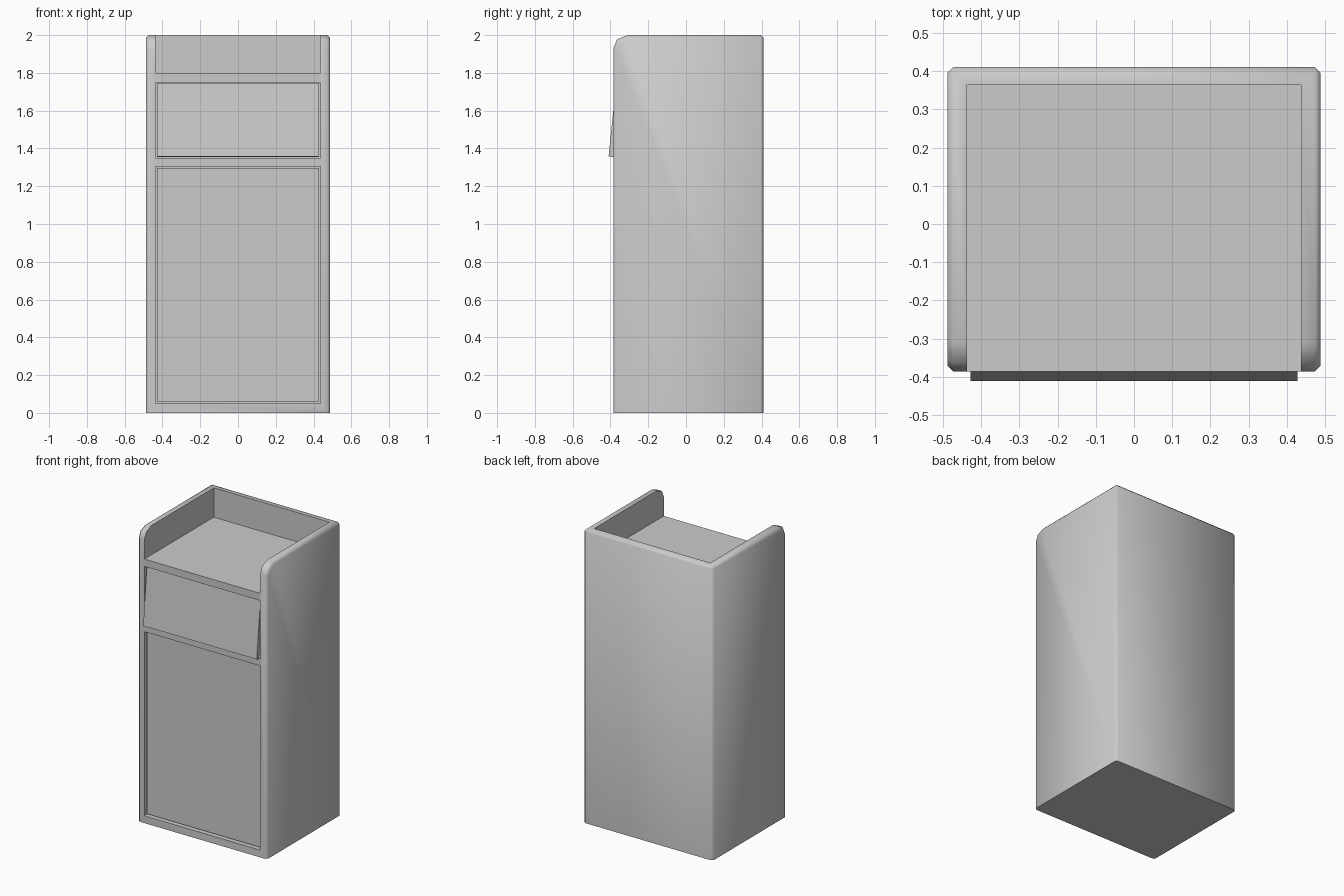
import bpy, bmesh, math

if "Cube" in bpy.data.objects:
    bpy.data.objects.remove(bpy.data.objects["Cube"])


def prism(name, profile, half_width):
    """Extrude a (y, z) profile across x, centred on x = 0."""
    bm = bmesh.new()
    left = [bm.verts.new((-half_width, y, z)) for y, z in profile]
    right = [bm.verts.new((half_width, y, z)) for y, z in profile]
    bm.faces.new(left)
    bm.faces.new(right[::-1])
    n = len(profile)
    for i in range(n):
        j = (i + 1) % n
        bm.faces.new((left[i], right[i], right[j], left[j]))
    bmesh.ops.recalc_face_normals(bm, faces=bm.faces)
    mesh = bpy.data.meshes.new(name)
    bm.to_mesh(mesh)
    bm.free()
    obj = bpy.data.objects.new(name, mesh)
    bpy.context.collection.objects.link(obj)
    return obj


def box_profile(y0, y1, z0, z1):
    return [(y0, z0), (y1, z0), (y1, z1), (y0, z1)]


def cut(target, profile, half_width):
    """Carve a box-like recess and discard the cutter."""
    cutter = prism("cutter", profile, half_width)
    cutter.hide_render = True
    mod = target.modifiers.new("recess", 'BOOLEAN')
    mod.operation = 'DIFFERENCE'
    mod.solver = 'EXACT'
    mod.object = cutter
    bpy.context.view_layer.objects.active = target
    bpy.ops.object.modifier_apply(modifier=mod.name)
    bpy.data.objects.remove(cutter)


W, FRONT, BACK, TOP = 0.488, -0.385, 0.41, 2.0

# Cabinet body: side profile with the softened top front corner
cabinet = prism("cabinet", [(FRONT, 0), (BACK, 0), (BACK, TOP), (-0.31, TOP),
                            (-0.365, 1.977), (FRONT, 1.93)], W)

# Chamfer the outer edges of both sides and the top back edge
bm = bmesh.new()
bm.from_mesh(cabinet.data)
edges = []
for e in bm.edges:
    a, b = (v.co for v in e.verts)
    on_side = abs(a.x - b.x) < 1e-4 and max(a.z, b.z) > 0.01
    top_back = min(a.z, b.z) > 1.99 and min(a.y, b.y) > 0.4
    if on_side or top_back:
        edges.append(e)
bmesh.ops.bevel(bm, geom=edges, offset=0.015, segments=1, affect='EDGES')
bm.to_mesh(cabinet.data)
bm.free()

# Tray on top, flap opening and door opening
cut(cabinet, box_profile(-0.6, 0.363, 1.80, 2.2), 0.437)
cut(cabinet, box_profile(-0.6, -0.335, 1.35, 1.75), 0.437)
cut(cabinet, box_profile(-0.6, -0.345, 0.05, 1.305), 0.437)

# Push flap, tilted out at the bottom
flap = prism("push_flap", [(-0.41, 1.357), (-0.385, 1.355),
                           (-0.345, 1.745), (-0.37, 1.747)], 0.428)

# Door panel, slightly set back in its opening
door = prism("door", box_profile(-0.37, -0.34, 0.06, 1.297), 0.428)

# Smooth the chamfers, keep the right-angled edges crisp
bpy.ops.object.select_all(action='DESELECT')
for obj in (cabinet, flap, door):
    obj.select_set(True)
bpy.context.view_layer.objects.active = cabinet
bpy.ops.object.shade_smooth_by_angle(angle=math.radians(50))
